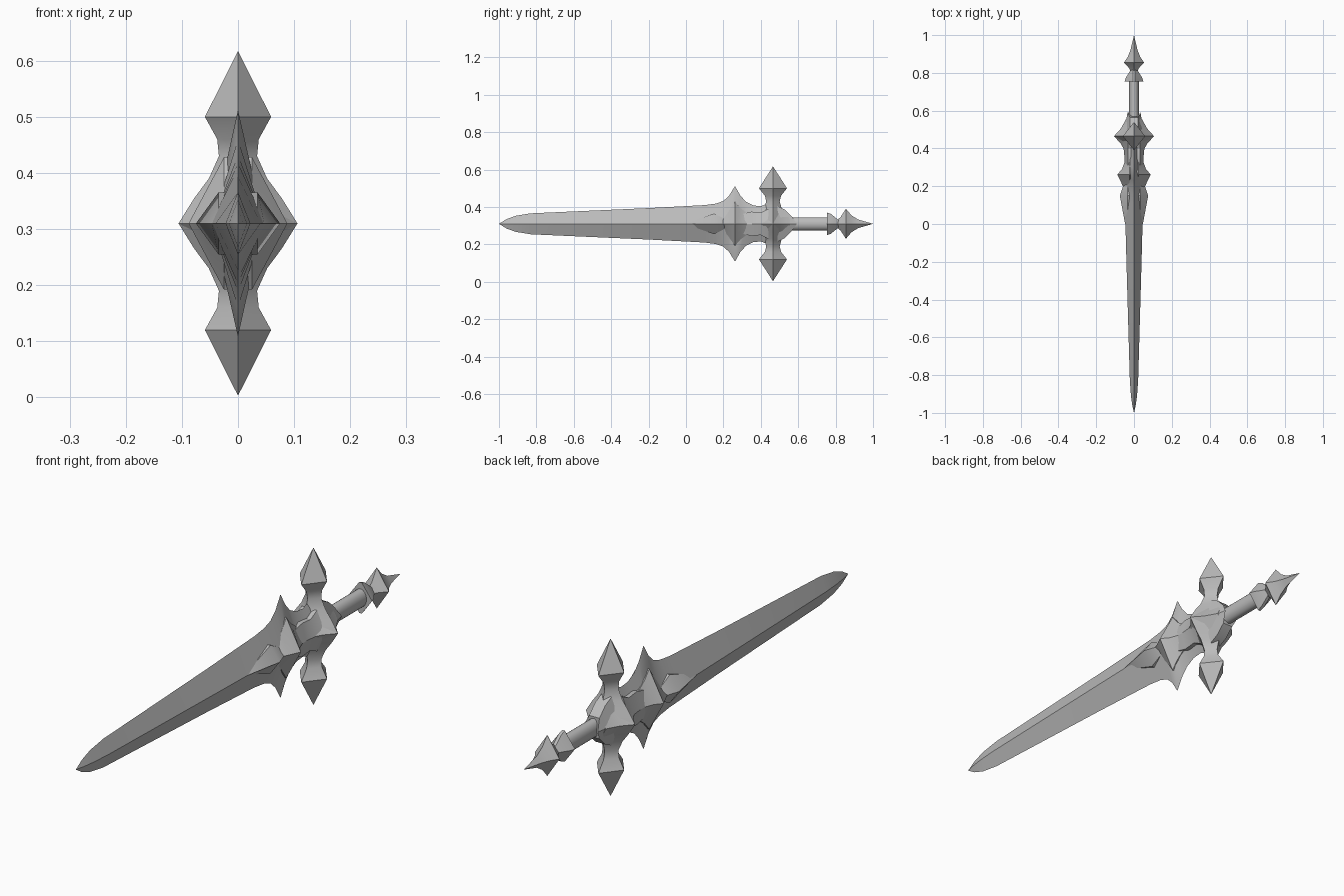
import bpy, bmesh, math

if "Cube" in bpy.data.objects:
    bpy.data.objects.remove(bpy.data.objects["Cube"])

MID = 0.31  # height of the sword's long axis

steel = bpy.data.materials.new("grey steel")
steel.use_nodes = True
GREY = (0.5, 0.5, 0.5, 1)
steel.diffuse_color = GREY
steel.node_tree.nodes["Principled BSDF"].inputs["Base Color"].default_value = GREY


def finish(name, bm, angle=28):
    """Weld, orient and shade a part, then link it."""
    bmesh.ops.remove_doubles(bm, verts=bm.verts, dist=0.0002)
    bmesh.ops.recalc_face_normals(bm, faces=bm.faces)
    mesh = bpy.data.meshes.new(name)
    bm.to_mesh(mesh)
    bm.free()
    mesh.materials.append(steel)
    mesh.shade_smooth()
    mesh.set_sharp_from_angle(angle=math.radians(angle))
    obj = bpy.data.objects.new(name, mesh)
    bpy.context.scene.collection.objects.link(obj)
    obj.location.z = MID
    return obj


def loft(name, stations, edge=0.0, upright=False, shift=(0, 0), y=0.0):
    """Skin diamond sections (position, half height, half thickness).
    edge blunts the top and bottom corners; shift moves the side corners
    of the first and last section along the axis."""
    bm = bmesh.new()
    rings = []
    for i, (p, h, w) in enumerate(stations):
        t = min(edge, w)
        s = shift[0] if i == 0 else shift[1] if i == len(stations) - 1 else 0
        corners = [(w, 0, s), (t, h, 0), (-t, h, 0), (-w, 0, s), (-t, -h, 0), (t, -h, 0)]
        rings.append([bm.verts.new((a, b + y, p + d) if upright else (a, p + d + y, b))
                      for a, b, d in corners])
    for r0, r1 in zip(rings, rings[1:]):
        for k in range(6):
            n = (k + 1) % 6
            bm.faces.new((r0[k], r0[n], r1[n], r1[k]))
    bm.faces.new(rings[0])
    bm.faces.new(rings[-1])
    return finish(name, bm)


# Long diamond blade, flaring into a pair of curved spikes
loft("blade", [
    (-1, 0, 0), (-0.96, 0.025, 0.009), (-0.91, 0.043, 0.016), (-0.83, 0.056, 0.022),
    (-0.2, 0.084, 0.04), (0.1, 0.1, 0.048), (0.16, 0.108, 0.048), (0.2, 0.122, 0.047),
    (0.23, 0.15, 0.046), (0.262, 0.202, 0.045), (0.29, 0.152, 0.045),
    (0.32, 0.118, 0.045), (0.36, 0.098, 0.045), (0.4, 0.094, 0.046), (0.44, 0.11, 0.046)])

# Layered ornaments over the root of the blade
loft("blade_spur", [(0, 0.003, 0.047), (0.15, 0.055, 0.075), (0.21, 0.025, 0.055)], edge=0.035)
loft("blade_boss", [(0.19, 0.025, 0.055), (0.225, 0.065, 0.07), (0.262, 0.118, 0.088),
                    (0.29, 0.085, 0.064), (0.33, 0.055, 0.049)], edge=0.025)
loft("boss_bridge", [(0.29, 0.05, 0.052), (0.35, 0.065, 0.05), (0.4, 0.06, 0.055),
                     (0.44, 0.08, 0.07)], edge=0.033)

# Crossguard: a tall pair of arms ending in pyramids, and a faceted hub
arm = [(0.045, 0.066, 0.078), (0.08, 0.047, 0.052), (0.12, 0.036, 0.034),
       (0.15, 0.043, 0.037), (0.19, 0.075, 0.059), (0.307, 0, 0)]
loft("crossguard_arms", [(-p, h, w) for p, h, w in reversed(arm)] + [(0, 0.09, 0.106)] + arm,
     upright=True, y=0.465)
loft("crossguard_hub", [(0.39, 0.045, 0.05), (0.425, 0.055, 0.07), (0.465, 0.09, 0.106),
                        (0.505, 0.065, 0.07), (0.555, 0.045, 0.042)], edge=0.02)

# Pointed collar where the grip meets the guard
loft("grip_collar", [(0.49, 0.095, 0.06), (0.53, 0.075, 0.045), (0.565, 0.04, 0.034)],
     edge=0.022, shift=(0, 0.027))

# Round grip
bm = bmesh.new()
bmesh.ops.create_cone(bm, cap_ends=True, segments=24, radius1=1, radius2=1, depth=0.25)
for v in bm.verts:
    x, up, along = v.co
    v.co = (x * 0.026, 0.66 + along, up * 0.035)
finish("grip", bm)

# Flared cap and spiked pommel
loft("grip_cap", [(0.755, 0.06, 0.05), (0.775, 0.053, 0.043), (0.815, 0.02, 0.018)], edge=0.006)
loft("pommel", [(0.8, 0.016, 0.014), (0.825, 0.034, 0.026), (0.855, 0.08, 0.053),
                (0.885, 0.045, 0.033), (0.92, 0.023, 0.019), (1, 0, 0)])
